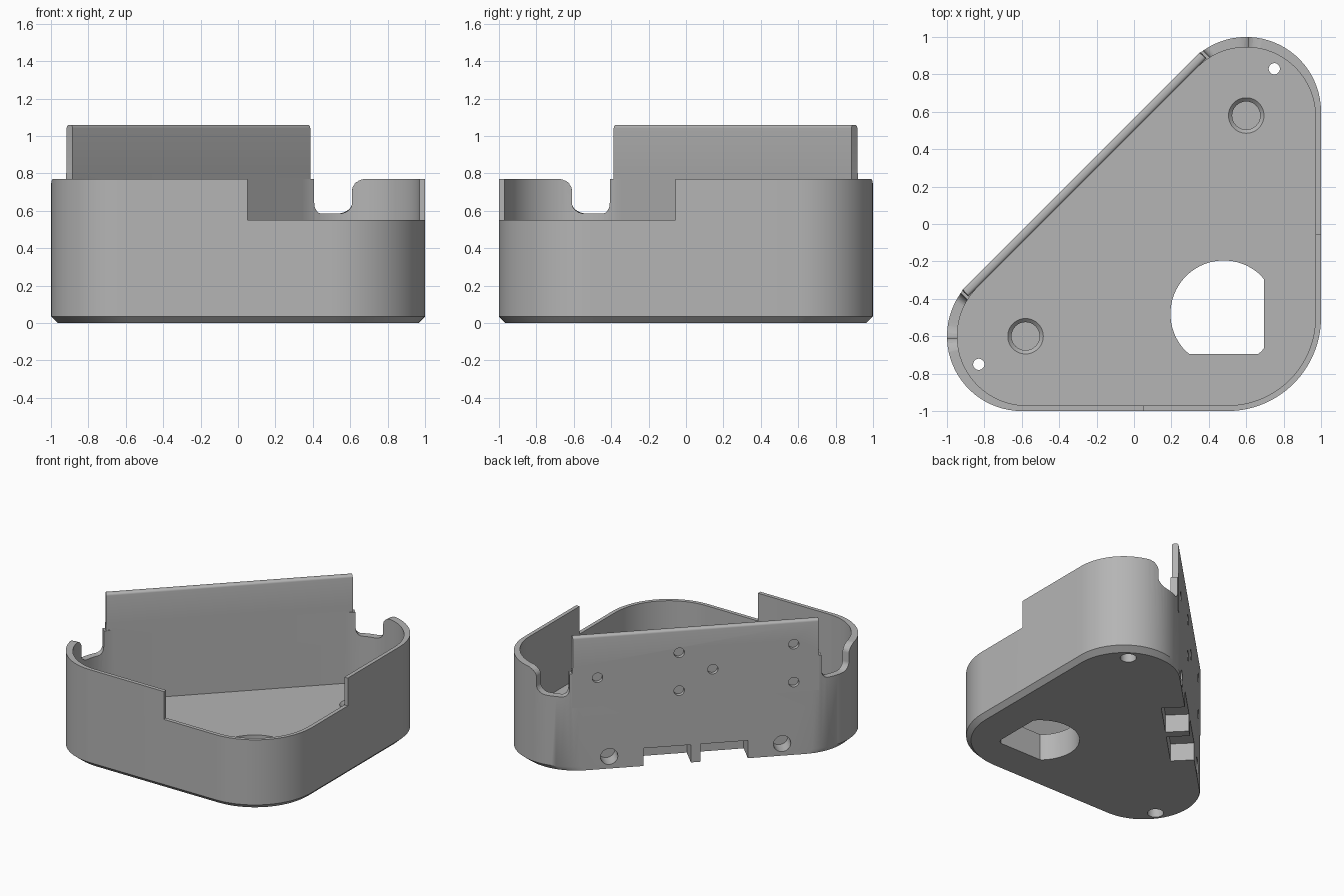
import bpy, bmesh, math
from mathutils import Vector

cube = bpy.data.objects.get("Cube")
if cube:
    bpy.data.objects.remove(cube, do_unlink=True)

grey = bpy.data.materials.new("plain_grey")
grey.use_nodes = True
colour = (0.46, 0.46, 0.46, 1)
grey.diffuse_color = colour
grey.node_tree.nodes["Principled BSDF"].inputs["Base Color"].default_value = colour

ALONG = Vector((1, 1, 0)).normalized()     # along the slanted back wall
OUT = Vector((-1, 1, 0)).normalized()      # outward from the slanted back wall
UP = Vector((0, 0, 1))
FACE = 0.4                                 # distance of that wall's outer face


def loft(name, rings):
    """Solid through rings of equal point count, capped at both ends."""
    bm = bmesh.new()
    loops = [[bm.verts.new(p) for p in ring] for ring in rings]
    n = len(loops[0])
    for a, b in zip(loops, loops[1:]):
        for i in range(n):
            j = (i + 1) % n
            bm.faces.new((a[i], a[j], b[j], b[i]))
    bm.faces.new(loops[0])
    bm.faces.new(loops[-1])
    bmesh.ops.recalc_face_normals(bm, faces=bm.faces)
    mesh = bpy.data.meshes.new(name)
    bm.to_mesh(mesh)
    bm.free()
    obj = bpy.data.objects.new(name, mesh)
    bpy.context.collection.objects.link(obj)
    return obj


def level(points, z):
    return [(x, y, z) for x, y in points]


def circle(cx, cy, r, n=48):
    return [(cx + r * math.cos(math.tau * i / n), cy + r * math.sin(math.tau * i / n))
            for i in range(n)]


def outline(front, end, r_front, r_end, steps=28):
    """Rounded triangle, symmetric about the line y = -x."""
    ex, ey = end
    pts = []
    for cx, cy, r, a0, a1 in ((front, -front, r_front, -90, 0),
                              (ex, ey, r_end, 0, 135), (-ey, -ex, r_end, 135, 270)):
        for i in range(steps + 1):
            a = math.radians(a0 + (a1 - a0) * i / steps)
            pts.append((cx + r * math.cos(a), cy + r * math.sin(a)))
    return pts


def on_wall(t, d, z):
    return ALONG * t + OUT * (FACE + d) + UP * z


def wall_block(name, t0, t1, d0, d1, z0, z1):
    return loft(name, [[on_wall(t, d, z) for t, d in ((t0, d0), (t1, d0), (t1, d1), (t0, d1))]
                       for z in (z0, z1)])


def wall_hole(t, z, r, depth):
    return loft("hole_cutter", [[on_wall(t + u, d, z + v) for u, v in circle(0, 0, r, 32)]
                                for d in (-depth, 0.05)])


def combine(target, other, operation):
    mod = target.modifiers.new("combine", "BOOLEAN")
    mod.operation = operation
    mod.solver = "EXACT"
    mod.object = other
    bpy.context.view_layer.update()
    graph = bpy.context.evaluated_depsgraph_get()
    mesh = bpy.data.meshes.new_from_object(target.evaluated_get(graph))
    target.modifiers.clear()
    target.data = mesh
    bpy.data.objects.remove(other, do_unlink=True)


def cut(cutter):
    combine(tray, cutter, "DIFFERENCE")


# Tray body with a chamfered foot, then the hollow above the floor
RIM, FLOOR, TALL = 0.77, 0.21, 1.06
side = outline(0.5, (0.6, 0.6), 0.5, 0.4)
foot = outline(0.5, (0.565, 0.565), 0.465, 0.4)
inside = outline(0.5, (0.6, 0.575), 0.47, 0.37)
tray = loft("corner_tray", [level(foot, 0), level(side, 0.035), level(side, RIM)])
cut(loft("hollow_cutter", [level(inside, FLOOR), level(inside, 1.5)]))

# Tall slanted back wall with a rounded top
back = wall_block("back_wall", -0.9, 0.9, -0.048, 0, 0.5, TALL)
bm = bmesh.new()
bm.from_mesh(back.data)
top_edges = [e for e in bm.edges if all(v.co.z > 1 for v in e.verts)
             and abs((e.verts[0].co - e.verts[1].co).dot(ALONG)) > 1]
bmesh.ops.bevel(bm, geom=top_edges, offset=0.018, segments=4, profile=0.5, affect="EDGES")
bm.to_mesh(back.data)
bm.free()
combine(tray, back, "UNION")

# Low front corner opening
low = [(0.05, -2), (2, -2), (2, -0.055), (0.05, -0.055)]
cut(loft("front_opening_cutter", [level(low, 0.55), level(low, 2)]))


# Rounded U notches at both ends of the tall wall
def arc(cu, cz, ru, rz, a0, a1, n=8):
    return [(cu + ru * math.cos(math.radians(a0 + (a1 - a0) * i / n)),
             cz + rz * math.sin(math.radians(a0 + (a1 - a0) * i / n))) for i in range(n + 1)]


notch = ([(-0.14, 1.3), (-0.14, 0.82)] + arc(-0.14, 0.75, 0.14, 0.05, 80, 0)
         + arc(0.27, 0.645, 0.27, 0.06, 180, 270) + arc(0.73, 0.645, 0.27, 0.06, 270, 360)
         + arc(1.3, 0.71, 0.3, 0.061, 180, 90) + [(1.3, 1.3)])


def notch_ring(y, mirrored):
    ring = []
    for u, z in notch:
        left = 1.298 - y
        x = left + u * (0.61 - left)
        ring.append((-y, -x, z) if mirrored else (x, y, z))
    return ring


for mirrored in (False, True):
    cut(loft("notch_cutter", [notch_ring(y, mirrored) for y in (0.8, 1.1)]))

# Large flattened round opening in the floor
opening = [(min(x, 0.695), max(y, -0.695)) for x, y in circle(0.48, -0.48, 0.285, 72)]
cut(loft("opening_cutter", [level(opening, -0.1), level(opening, 0.5)]))

# Floor pockets and counterbored screw holes, one of each per end
for px, py, sx, sy in ((0.6, 0.58, 0.75, 0.83), (-0.58, -0.6, -0.83, -0.75)):
    cut(loft("pocket_cutter", [level(circle(px, py, r), z) for r, z in
                               ((0.075, 0.08), (0.075, 0.19), (0.095, FLOOR), (0.095, 0.3))]))
    cut(loft("screw_cutter", [level(circle(sx, sy, r), z) for r, z in
                              ((0.058, -0.1), (0.058, 0.12), (0.03, 0.12), (0.03, 0.4))]))

# Slots under the back wall, leaving a central rib, and round sockets beside them
for s in (-1, 1):
    cut(wall_block("slot_cutter", *sorted((s * 0.035, s * 0.38)), -0.17, 0.1, -0.1, 0.14))
    cut(wall_hole(s * 0.63, 0.095, 0.063, 0.12))

# Shallow round dimples on the outside of the back wall
for t, heights in ((0.12, (0.875, 0.575)), (-0.715, (0.875, 0.575)),
                   (0.715, (0.725,)), (-0.125, (0.725,))):
    for z in heights:
        cut(wall_hole(t, z, 0.038, 0.03))

# Finish
tray.data.materials.clear()
tray.data.materials.append(grey)
for p in tray.data.polygons:
    p.material_index = 0
bpy.ops.object.select_all(action="DESELECT")
tray.select_set(True)
bpy.context.view_layer.objects.active = tray
bpy.ops.object.shade_smooth_by_angle(angle=math.radians(30))
